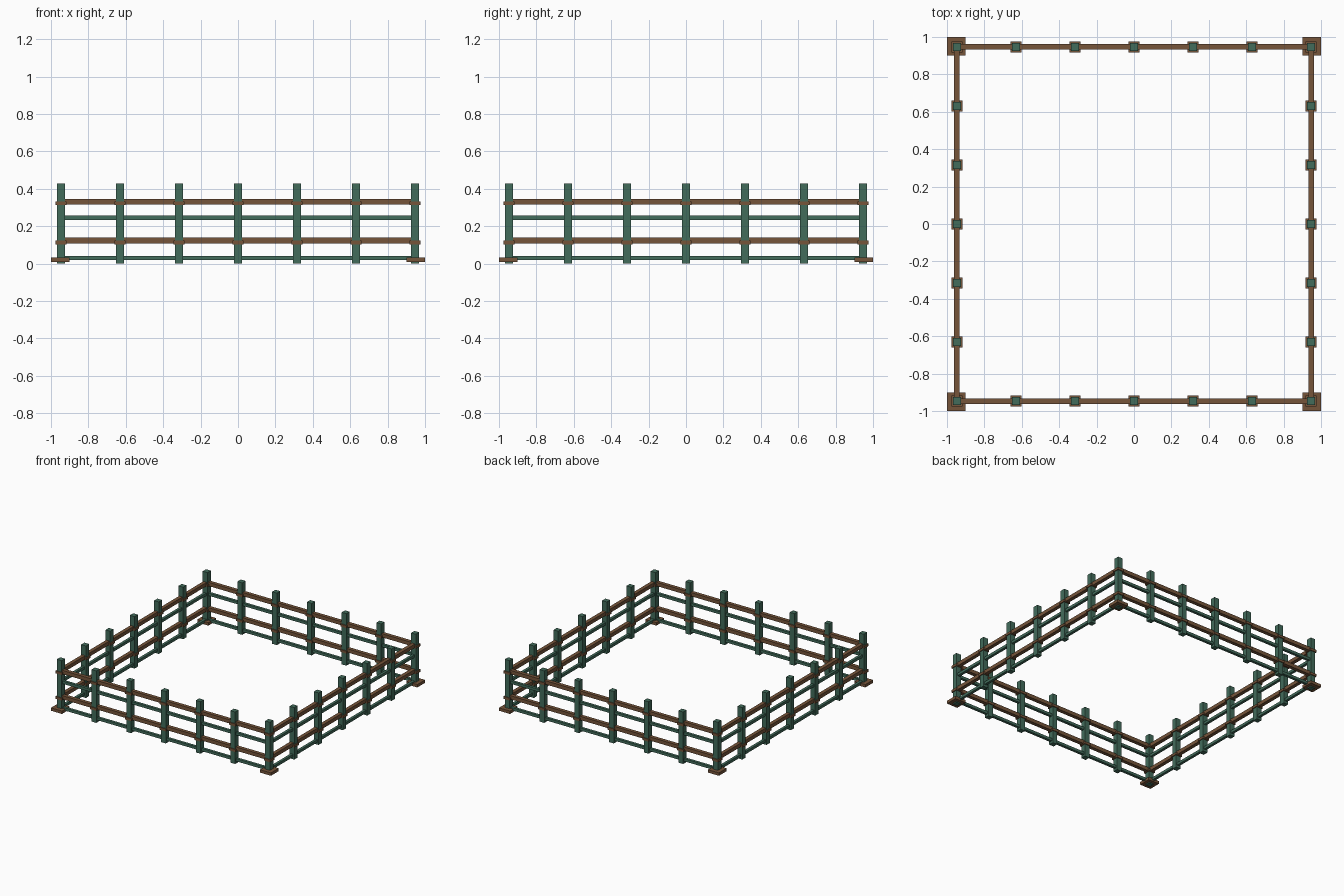
import bpy, bmesh, math

if "Cube" in bpy.data.objects:
    bpy.data.objects.remove(bpy.data.objects["Cube"])


def material(name, rgb):
    m = bpy.data.materials.new(name)
    m.diffuse_color = (*rgb, 1)
    m.use_nodes = True
    m.node_tree.nodes["Principled BSDF"].inputs["Base Color"].default_value = m.diffuse_color
    return m


GREEN = material("weathered green", (0.055, 0.15, 0.105))
BROWN = material("brown wood", (0.18, 0.09, 0.042))

R = 0.947            # distance from the centre to each fence line
STEP = R / 3         # post spacing


def box(name, mat, size, loc):
    bm = bmesh.new()
    bmesh.ops.create_cube(bm, size=1)
    for v in bm.verts:
        v.co = [v.co[i] * size[i] + loc[i] for i in range(3)]
    me = bpy.data.meshes.new(name)
    bm.to_mesh(me)
    bm.free()
    me.materials.append(mat)
    ob = bpy.data.objects.new(name, me)
    bpy.context.collection.objects.link(ob)
    return ob


# posts with a brown collar at each brown rail
spots = {(round(i * STEP, 4), s * R) for i in range(-3, 4) for s in (-1, 1)}
spots |= {(s * R, round(i * STEP, 4)) for i in range(-2, 3) for s in (-1, 1)}
for x, y in sorted(spots):
    box("post", GREEN, (0.043, 0.043, 0.427), (x, y, 0.2135))
    for z in (0.113, 0.323):
        box("collar", BROWN, (0.058, 0.058, 0.02), (x, y, z))

# four rails on each side
for z, mat, t, name in ((0.03, GREEN, 0.022, "lower_thin_rail"),
                        (0.123, BROWN, 0.03, "lower_rail"),
                        (0.245, GREEN, 0.022, "upper_thin_rail"),
                        (0.331, BROWN, 0.03, "upper_rail")):
    for s in (-1, 1):
        box(name, mat, (2 * R, t, t), (0, s * R, z))
        box(name, mat, (t, 2 * R, t), (s * R, 0, z))

# corner foot plates
for x in (-R, R):
    for y in (-R, R):
        box("corner_foot", BROWN, (0.1, 0.1, 0.024), (math.copysign(0.95, x), math.copysign(0.95, y), 0.02))
